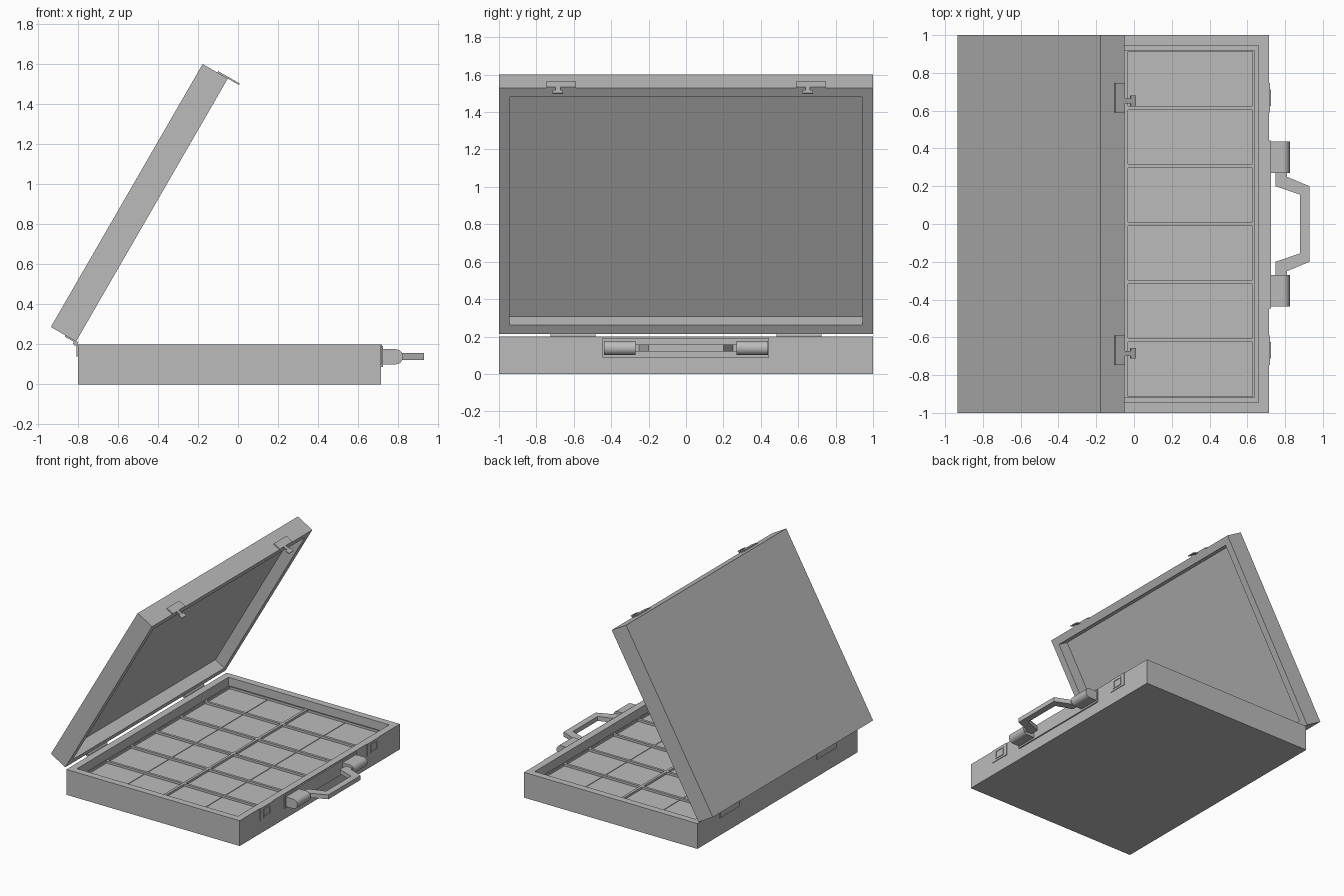
import bpy, bmesh, math
from mathutils import Matrix, Vector

cube = bpy.data.objects.get("Cube")
if cube:
    bpy.data.objects.remove(cube, do_unlink=True)

grey = bpy.data.materials.new("mid grey")
grey.use_nodes = True
GREY = (0.5, 0.5, 0.5, 1)
grey.diffuse_color = GREY
grey.node_tree.nodes["Principled BSDF"].inputs["Base Color"].default_value = GREY


def finish(bm, name, matrix=None):
    bmesh.ops.recalc_face_normals(bm, faces=bm.faces)
    mesh = bpy.data.meshes.new(name)
    bm.to_mesh(mesh)
    bm.free()
    mesh.materials.append(grey)
    obj = bpy.data.objects.new(name, mesh)
    bpy.context.collection.objects.link(obj)
    if matrix:
        obj.matrix_world = matrix
    return obj


def add_box(bm, x, y, z):
    size = Matrix.Diagonal((x[1] - x[0], y[1] - y[0], z[1] - z[0], 1))
    centre = Vector((sum(x) / 2, sum(y) / 2, sum(z) / 2))
    bmesh.ops.create_cube(bm, size=1, matrix=Matrix.Translation(centre) @ size)


def box(name, x, y, z, matrix=None):
    bm = bmesh.new()
    add_box(bm, x, y, z)
    return finish(bm, name, matrix)


def prism(name, outline, axis, low, high):
    """Extrude a closed outline along y or z."""
    bm = bmesh.new()
    place = (lambda a, b: (a, low, b)) if axis == "y" else (lambda a, b: (a, b, low))
    face = bm.faces.new([bm.verts.new(place(a, b)) for a, b in outline])
    result = bmesh.ops.extrude_face_region(bm, geom=[face])
    verts = [v for v in result["geom"] if isinstance(v, bmesh.types.BMVert)]
    step = Vector((0, high - low, 0) if axis == "y" else (0, 0, high - low))
    bmesh.ops.translate(bm, verts=verts, vec=step)
    return finish(bm, name)


def open_case(name, x, z, depth, margin, matrix=None):
    """A shallow box whose top face is inset and sunk."""
    bm = bmesh.new()
    add_box(bm, x, (-1, 1), z)
    bm.faces.ensure_lookup_table()
    top = max(bm.faces, key=lambda f: f.calc_center_median().z)
    bmesh.ops.inset_region(bm, faces=[top], thickness=margin)
    floor = bmesh.ops.extrude_face_region(bm, geom=[top])
    verts = [v for v in floor["geom"] if isinstance(v, bmesh.types.BMVert)]
    bmesh.ops.translate(bm, verts=verts, vec=(0, 0, -depth))
    bmesh.ops.delete(bm, geom=[top], context="FACES")
    return finish(bm, name, matrix)


# Case halves; the lid is built lying down, then tilted open
LENGTH, THICK = 1.517, 0.145
along = Vector((0.5, 0, math.sqrt(0.75)))
inward = Vector((along.z, 0, -along.x))
lid_frame = Matrix.Translation((-0.935, 0, 0.287)) @ Matrix((
    (along.x, 0, inward.x, 0), (0, 1, 0, 0), (along.z, 0, inward.z, 0), (0, 0, 0, 1)))
open_case("base", (-0.8, 0.715), (0, 0.2), 0.07, 0.078)
open_case("lid", (0, LENGTH), (0, THICK), 0.09, 0.078, lid_frame)

# Compartment tray: rim, one long divider and five cross dividers
FLOOR, RIM = 0.129, 0.147
X0, X1, Y1, WALL = -0.722, 0.637, 0.922, 0.01
MID = (X0 + X1) / 2
bm = bmesh.new()
for side in (-1, 1):
    add_box(bm, (X0, X1), sorted((side * Y1, side * (Y1 - WALL))), (FLOOR, RIM))
for x in (X0, MID - WALL, X1 - WALL):
    width = 2 * WALL if x == MID - WALL else WALL
    add_box(bm, (x, x + width), (-Y1, Y1), (FLOOR, RIM))
pitch = 2 * Y1 / 6
for i in range(1, 6):
    y = -Y1 + i * pitch
    add_box(bm, (X0, X1), (y - WALL, y + WALL), (FLOOR, RIM))
finish(bm, "tray_dividers")

# Thin ridge across the middle of each row of compartments
for i, x in enumerate((X0 + (X1 - X0) / 4, X0 + (X1 - X0) * 3 / 4)):
    box(f"tray_ridge_{i + 1}", (x - 0.003, x + 0.003), (-Y1, Y1), (FLOOR, FLOOR + 0.005))

for side, label in ((-1, "right"), (1, "left")):
    # Hinge
    y = side * 0.605
    span = (y - 0.12, y + 0.12)
    box(f"hinge_base_leaf_{label}", (-0.807, -0.8), span, (0.14, 0.2))
    box(f"hinge_lid_leaf_{label}", (-0.007, 0), span, (THICK - 0.06, THICK), lid_frame)
    pin = [(-0.812 + 0.012 * math.cos(a * math.pi / 6), 0.206 + 0.012 * math.sin(a * math.pi / 6))
           for a in range(12)]
    prism(f"hinge_pin_{label}", pin, "y", *span)

    # Latch plate and hook on the lid edge
    y = side * 0.668
    end = (LENGTH, LENGTH + 0.008)
    box(f"latch_plate_{label}", end, (y - 0.078, y + 0.078), (0.085, THICK), lid_frame)
    y -= 0.017
    box(f"latch_stem_{label}", end, (y - 0.013, y + 0.013), (THICK, 0.182), lid_frame)
    box(f"latch_hook_{label}", end, (y - 0.028, y + 0.028), (0.18, 0.21), lid_frame)

    # Latch catch on the base: plate with a raised frame
    y = side * 0.668
    box(f"catch_plate_{label}", (0.715, 0.72), (y - 0.078, y + 0.078), (0.1, 0.2))
    bm = bmesh.new()
    for k in (-1, 1):
        add_box(bm, (0.72, 0.725), (y + k * 0.038 - 0.005, y + k * 0.038 + 0.005), (0.12, 0.178))
        add_box(bm, (0.72, 0.725), (y - 0.043, y + 0.043), (0.144 + k * 0.029, 0.154 + k * 0.029))
    finish(bm, f"catch_frame_{label}")

    # Round-nosed handle mount
    nose = [(0.787 + 0.038 * math.cos(t), 0.138 + 0.038 * math.sin(t))
            for t in (math.pi * (k / 12 - 0.5) for k in range(13))]
    outline = [(0.72, 0.1)] + nose + [(0.72, 0.176)]
    mount = prism(f"handle_mount_{label}", outline, "y", *sorted((side * 0.27, side * 0.438)))
    bpy.ops.object.select_all(action="DESELECT")
    mount.select_set(True)
    bpy.context.view_layer.objects.active = mount
    bpy.ops.object.shade_smooth_by_angle(angle=math.radians(30))

# Carrying handle and its backing plate
box("handle_plate", (0.715, 0.725), (-0.447, 0.443), (0.087, 0.193))
half = [(0.75, 0.28), (0.81, 0.28), (0.81, 0.25), (0.93, 0.2)]
inner = [(0.88, 0.155), (0.75, 0.2)]
outline = half + [(x, -y) for x, y in reversed(half)]
outline += [(x, -y) for x, y in reversed(inner)] + inner
prism("handle_grip", outline, "z", 0.121, 0.156)
